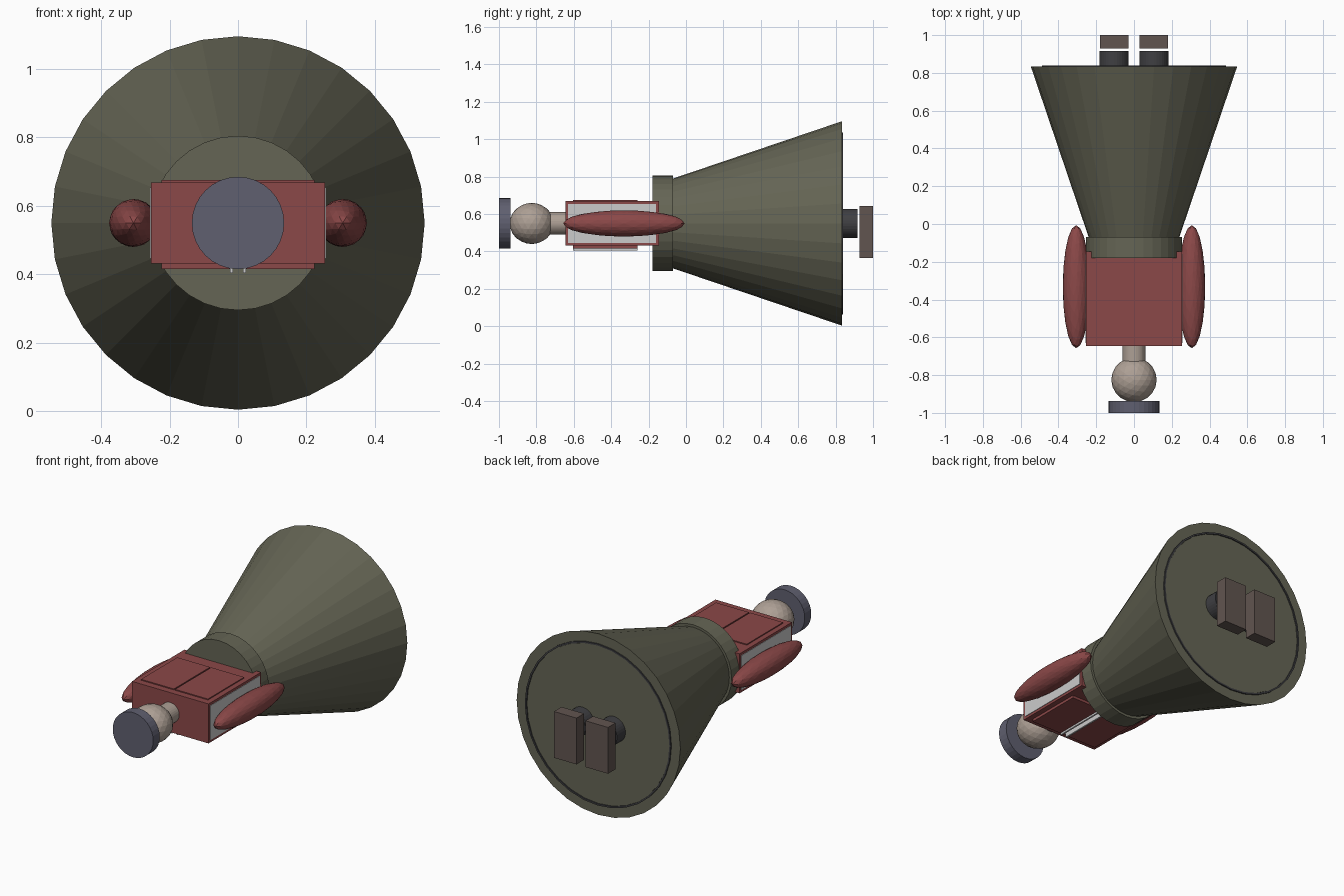
import bpy, math

if "Cube" in bpy.data.objects:
    bpy.data.objects.remove(bpy.data.objects["Cube"])

ZC = 0.55  # height of the long axis


def mat(name, c):
    m = bpy.data.materials.new(name)
    m.diffuse_color = (*c, 1)
    m.use_nodes = True
    m.node_tree.nodes["Principled BSDF"].inputs["Base Color"].default_value = m.diffuse_color
    return m


RED = mat("red", (0.26, 0.065, 0.065))
OLIVE = mat("olive", (0.13, 0.13, 0.09))
SKIN = mat("skin", (0.42, 0.35, 0.30))
BLUE = mat("slate", (0.115, 0.115, 0.16))
DARK = mat("dark", (0.05, 0.05, 0.055))
BROWN = mat("brown", (0.12, 0.09, 0.08))


def finish(name, m):
    o = bpy.context.object
    o.name = name
    if m:
        o.data.materials.append(m)
    return o


def box(name, x, y, z, m=None):
    bpy.ops.mesh.primitive_cube_add(size=1, location=[(a[0] + a[1]) / 2 for a in (x, y, z)])
    o = finish(name, m)
    o.scale = [a[1] - a[0] for a in (x, y, z)]
    return o


def cone(name, x, y0, y1, r0, r1, m, n=32):
    # frustum along y, radius r0 at y0 and r1 at y1
    bpy.ops.mesh.primitive_cone_add(vertices=n, radius1=r0, radius2=r1, depth=y1 - y0,
                                    location=(x, (y0 + y1) / 2, ZC),
                                    rotation=(-math.pi / 2, 0, 0))
    return finish(name, m)


def ball(name, loc, scale, m):
    bpy.ops.mesh.primitive_ico_sphere_add(subdivisions=3, radius=1, location=loc)
    o = finish(name, m)
    o.scale = scale
    return o


# hat, head, neck
cone("hat", 0, -1.0, -0.938, 0.135, 0.135, BLUE)
ball("head", (0, -0.825, ZC), (0.12, 0.118, 0.11), SKIN)
cone("neck", 0, -0.74, -0.63, 0.06, 0.06, SKIN)

# torso, waistband, skirt
box("torso", (-0.255, 0.255), (-0.645, -0.145), (0.431, 0.669), RED)
cone("waistband", 0, -0.18, -0.07, 0.255, 0.255, OLIVE)
cone("skirt", 0, -0.07, 0.833, 0.24, 0.546, OLIVE)

# raised rim under the skirt
cone("skirt_base", 0, 0.82, 0.836, 0.475, 0.475, OLIVE)
rim = cone("skirt_rim", 0, 0.825, 0.84, 0.487, 0.487, DARK)
cutter = cone("rim_cutter", 0, 0.8, 0.9, 0.477, 0.477, None)
cutter.hide_render = cutter.hide_viewport = True
cut = rim.modifiers.new("hole", 'BOOLEAN')
cut.object = cutter
cut.solver = 'EXACT'

for s, side in ((-1, "left"), (1, "right")):
    def span(a, b):
        return tuple(sorted((s * a, s * b)))
    # arms and side panels
    ball(side + "_arm", (s * 0.306, -0.332, ZC), (0.071, 0.325, 0.07), RED)
    box(side + "_side_panel", span(0.24, 0.258), (-0.63, -0.16), (0.446, 0.654))
    # raised plates on chest and back
    box(side + "_top_plate", span(0.004, 0.223), (-0.605, -0.26), (0.65, 0.675), RED)
    box(side + "_bottom_plate", span(0.024, 0.223), (-0.605, -0.26), (0.415, 0.45), RED)
    box(side + "_bottom_strip", span(0.014, 0.024), (-0.605, -0.26), (0.404, 0.45))
    # legs and feet
    cone(side + "_leg", s * 0.105, 0.8, 0.917, 0.077, 0.077, DARK)
    box(side + "_foot", span(0.03, 0.18), (0.928, 1.0), (0.364, 0.643), BROWN)
